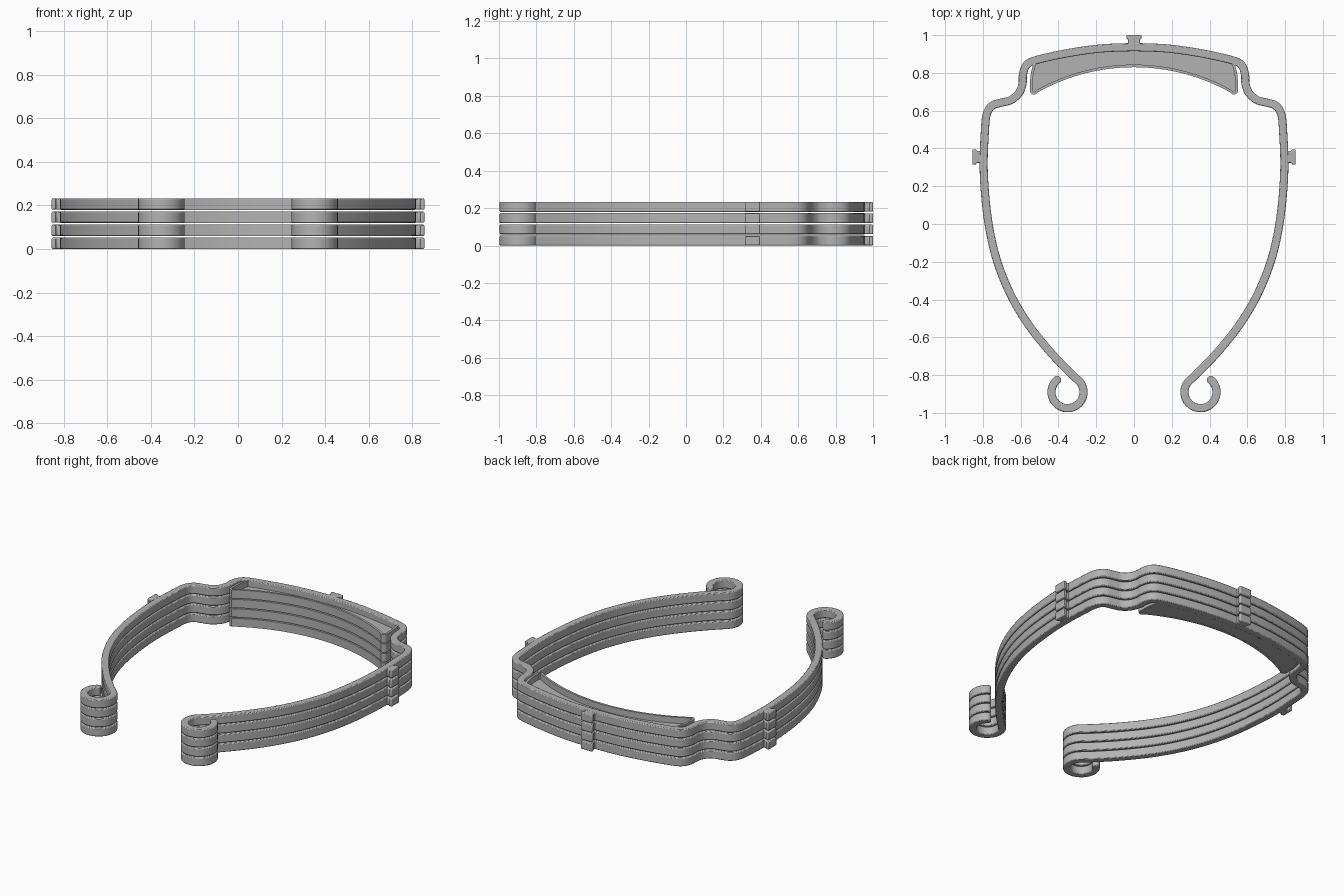
import bpy, bmesh, math
from mathutils import Vector

if "Cube" in bpy.data.objects:
    bpy.data.objects.remove(bpy.data.objects["Cube"])

LAYERS, PITCH, HEIGHT = 4, 0.06, 0.053

grey = bpy.data.materials.new("plain grey plastic")
grey.use_nodes = True
colour = (0.45, 0.45, 0.45, 1)
grey.diffuse_color = colour
grey.node_tree.nodes["Principled BSDF"].inputs["Base Color"].default_value = colour


def prism(name, outline, z0, z1, bevel=0.0):
    """Extrude a closed outline upward and repeat it for every layer."""
    bm = bmesh.new()
    base = bm.faces.new([bm.verts.new((x, y, z0)) for x, y in outline])
    ext = bmesh.ops.extrude_face_region(bm, geom=[base])
    top = [v for v in ext["geom"] if isinstance(v, bmesh.types.BMVert)]
    bmesh.ops.translate(bm, verts=top, vec=(0, 0, z1 - z0))
    bmesh.ops.recalc_face_normals(bm, faces=bm.faces)
    mesh = bpy.data.meshes.new(name)
    bm.to_mesh(mesh)
    bm.free()
    mesh.materials.append(grey)
    obj = bpy.data.objects.new(name, mesh)
    bpy.context.collection.objects.link(obj)
    bpy.ops.object.select_all(action="DESELECT")
    obj.select_set(True)
    bpy.context.view_layer.objects.active = obj
    bpy.ops.object.shade_smooth_by_angle(angle=math.radians(35))
    if bevel:
        mod = obj.modifiers.new("soft edges", "BEVEL")
        mod.width, mod.segments = bevel, 2
        mod.limit_method, mod.angle_limit = "ANGLE", math.radians(60)
    arr = obj.modifiers.new("stack", "ARRAY")
    arr.count = LAYERS
    arr.use_relative_offset = False
    arr.use_constant_offset = True
    arr.constant_offset_displace = (0, 0, PITCH)
    return obj


def spline(points, steps=6):
    """Smooth curve through the points."""
    p = [Vector(q) for q in points]
    p = [2 * p[0] - p[1]] + p + [2 * p[-1] - p[-2]]
    out = []
    for a, b, c, d in zip(p, p[1:], p[2:], p[3:]):
        for i in range(steps):
            t = i / steps
            out.append(0.5 * (2 * b + (c - a) * t + (2 * a - 5 * b + 4 * c - d) * t ** 2
                              + (3 * b - a - 3 * c + d) * t ** 3))
    return out + [p[-2]]


def arc(cx, cy, r, a0, a1, n):
    return [Vector((cx + r * math.cos(math.radians(a0 + (a1 - a0) * i / n)),
                    cy + r * math.sin(math.radians(a0 + (a1 - a0) * i / n))))
            for i in range(n + 1)]


def mirrored(half):
    """Full path from a half that starts on the centre line."""
    return [Vector((-p.x, p.y)) for p in reversed(half[1:])] + half


def ribbon(path, half_width, round_ends=False):
    """Outline of a strip of constant width along a path."""
    n = len(path)
    tang = [(path[min(i + 1, n - 1)] - path[max(i - 1, 0)]).normalized() for i in range(n)]
    side = [Vector((-t.y, t.x)) * half_width for t in tang]
    left = [p + s for p, s in zip(path, side)]
    right = [p - s for p, s in zip(path, side)]
    caps = [[], []]
    if round_ends:
        for k, sign, i in ((0, -1, 0), (1, 1, n - 1)):
            for j in range(1, 6):
                a = math.pi * j / 6
                caps[k].append(path[i] + sign * (side[i] * math.cos(a)
                               + tang[i] * half_width * math.sin(a)))
    return left + caps[1] + right[::-1] + caps[0]


# Headband: brow arch, stepped temple, long arm and curled hook
arm = spline([(0, .937), (.18, .929), (.36, .903), (.52, .867), (.57, .84), (.588, .79),
              (.59, .745), (.608, .695), (.65, .657), (.7, .643), (.75, .627), (.78, .58),
              (.79, .48), (.796, .3), (.783, .1), (.755, -.08), (.71, -.24), (.64, -.4),
              (.55, -.545), (.45, -.67), (.36, -.766), (.292, -.831)])
hook = arc(.352, -.89, .085, 135, 410, 28)
prism("headband", ribbon(mirrored(arm + hook[1:]), .0215, True), 0, HEIGHT, .005)

# Forehead pad: thin curved wall with rounded corners
inner = arc(0, -.211, 1.048, 90, 61, 16)
corner = spline([(.528, .691), (.541, .698), (.544, .715), (.54, .79), (.526, .848)], 4)
wall_path = mirrored(inner + corner)
prism("forehead_wall", ribbon(wall_path, .007), 0, HEIGHT)

# Floor closing the hollow between the pad wall and the brow arch
back = arc(0, -.98, 1.91, 74.2, 105.8, 20)
prism("pad_floor", wall_path + back, 0.001, 0.014)

# Flanged pegs on the brow and both temples
peg = [(-.034, 0), (-.03, .025), (-.04, .032), (-.04, .05),
       (.04, .05), (.04, .032), (.03, .025), (.034, 0)]
for name, x, y, turn in (("front_peg", 0, .95, 0),
                         ("left_peg", .806, .355, -90),
                         ("right_peg", -.806, .355, 90)):
    c, s = math.cos(math.radians(turn)), math.sin(math.radians(turn))
    prism(name, [(x + c * u - s * v, y + s * u + c * v) for u, v in peg],
          0.001, HEIGHT - 0.001, .005)
